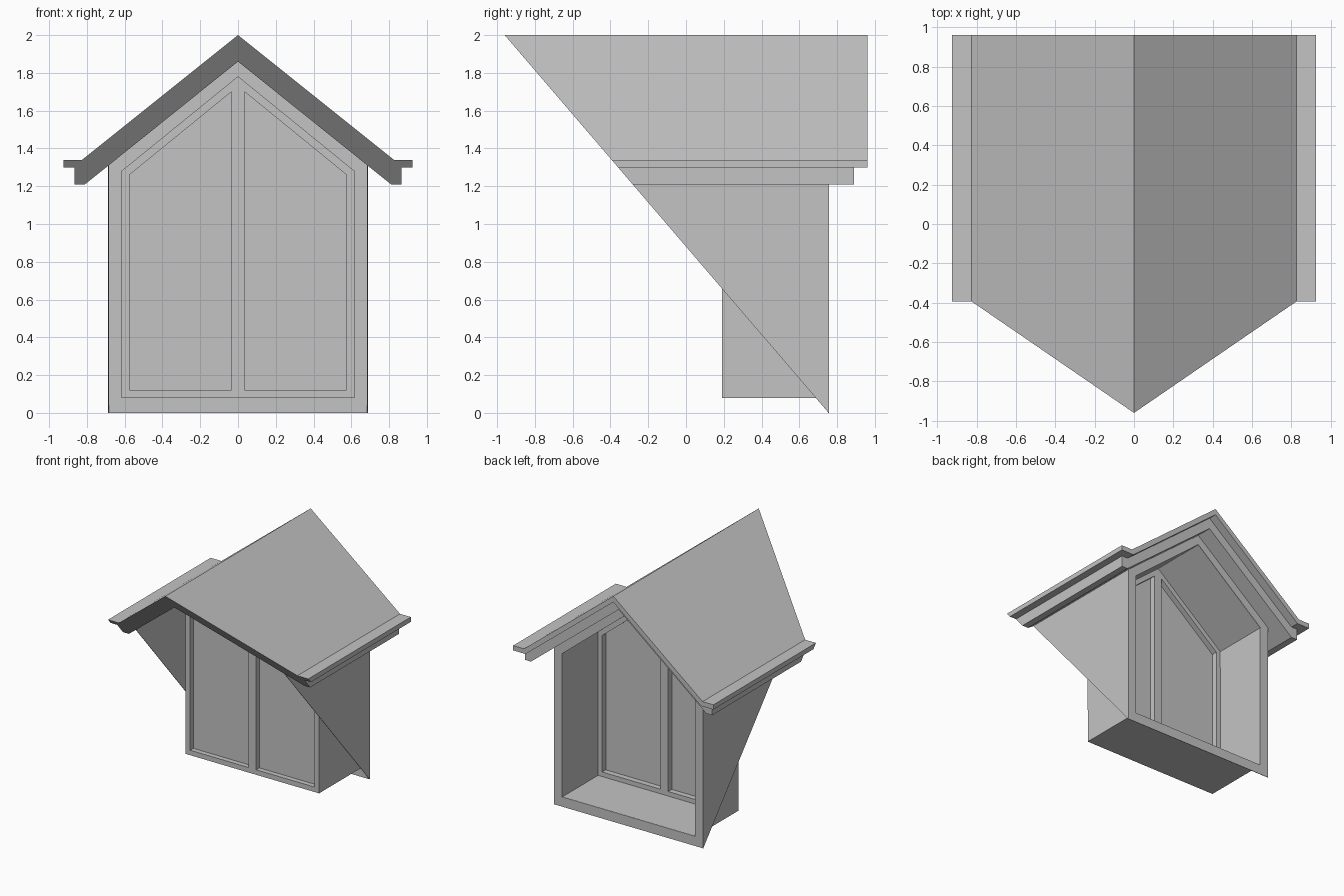
import bpy
import bmesh

cube = bpy.data.objects.get("Cube")
if cube:
    bpy.data.objects.remove(cube, do_unlink=True)

grey = bpy.data.materials.new("plain grey")
grey.use_nodes = True
grey.diffuse_color = (0.55, 0.55, 0.55, 1)
grey.node_tree.nodes["Principled BSDF"].inputs["Base Color"].default_value = grey.diffuse_color

FACE = 0.755    # y of the dormer face
INNER = 0.19    # y of the window end of the box


def cut(z):
    """y of the sloping main roof at height z"""
    return FACE - 0.8575 * z


def at(outline, y):
    """Place an (x, z) outline at depth y, a number or a rule of z"""
    return [(x, y(z) if callable(y) else y, z) for x, z in outline]


def loft(name, loops, closed=False, caps=False, mirror=False, thickness=0):
    """Skin successive point loops into one object"""
    bm = bmesh.new()
    rows = [[bm.verts.new(p) for p in loop] for loop in loops]
    n = len(rows[0])
    for a, b in zip(rows, rows[1:]):
        for i in range(n if closed else n - 1):
            j = (i + 1) % n
            bm.faces.new((a[i], a[j], b[j], b[i]))
    if caps:
        bm.faces.new(rows[0])
        bm.faces.new(rows[-1])
    bmesh.ops.remove_doubles(bm, verts=bm.verts, dist=0.0005)
    bmesh.ops.recalc_face_normals(bm, faces=bm.faces)
    mesh = bpy.data.meshes.new(name)
    bm.to_mesh(mesh)
    bm.free()
    mesh.materials.append(grey)
    obj = bpy.data.objects.new(name, mesh)
    bpy.context.collection.objects.link(obj)
    if mirror:
        obj.modifiers.new("Mirror", "MIRROR").use_clip = True
    if thickness:
        solid = obj.modifiers.new("Solidify", "SOLIDIFY")
        solid.thickness = thickness
        solid.offset = 0
    return obj


def both_sides(half):
    """Complete a half outline that starts and ends on x = 0"""
    return half + [(-x, z) for x, z in reversed(half) if x > 0]


# Two stepped roof layers, cut along the main roof slope
roof_top = both_sides([(0, 2), (0.825, 1.34), (0.925, 1.34), (0.925, 1.3),
                       (0.81, 1.3), (0, 1.95)])
roof_trim = both_sides([(0, 1.95), (0.81, 1.3), (0.865, 1.3), (0.865, 1.21),
                        (0.81, 1.21), (0, 1.86)])
loft("roof_top", [at(roof_top, cut), at(roof_top, 0.96)], closed=True, caps=True)
loft("roof_trim", [at(roof_trim, cut), at(roof_trim, 0.89)], closed=True, caps=True)

# Triangular cheek walls
cheek = [(0.686, 0), (0.686, 1.31)]
loft("cheek_walls", [at(cheek, cut), at(cheek, FACE)], mirror=True, thickness=0.004)

# Face surround with the gabled opening
wall = [(0, 1.86), (0.688, 1.31), (0.688, 0), (0, 0)]
opening = [(0, 1.78), (0.615, 1.28), (0.615, 0.08), (0, 0.08)]
loft("face_surround", [at(wall, FACE), at(opening, FACE)], mirror=True, thickness=0.004)

# Box lining running from the opening to the window
loft("window_box", [at(opening, INNER), at(opening, FACE)], mirror=True, thickness=0.004)

# Window frame with its centre bar
pane = [(0.035, 1.7), (0.575, 1.26), (0.575, 0.12), (0.035, 0.12)]
loft("window_frame", [at(opening, INNER), at(pane, INNER),
                      at(pane, INNER + 0.095), at(opening, INNER + 0.095)],
     closed=True, mirror=True)

# Glass panes set inside the frame
loft("window_panes", [at(pane, INNER + 0.042), at(pane, INNER + 0.048)],
     closed=True, caps=True, mirror=True)
